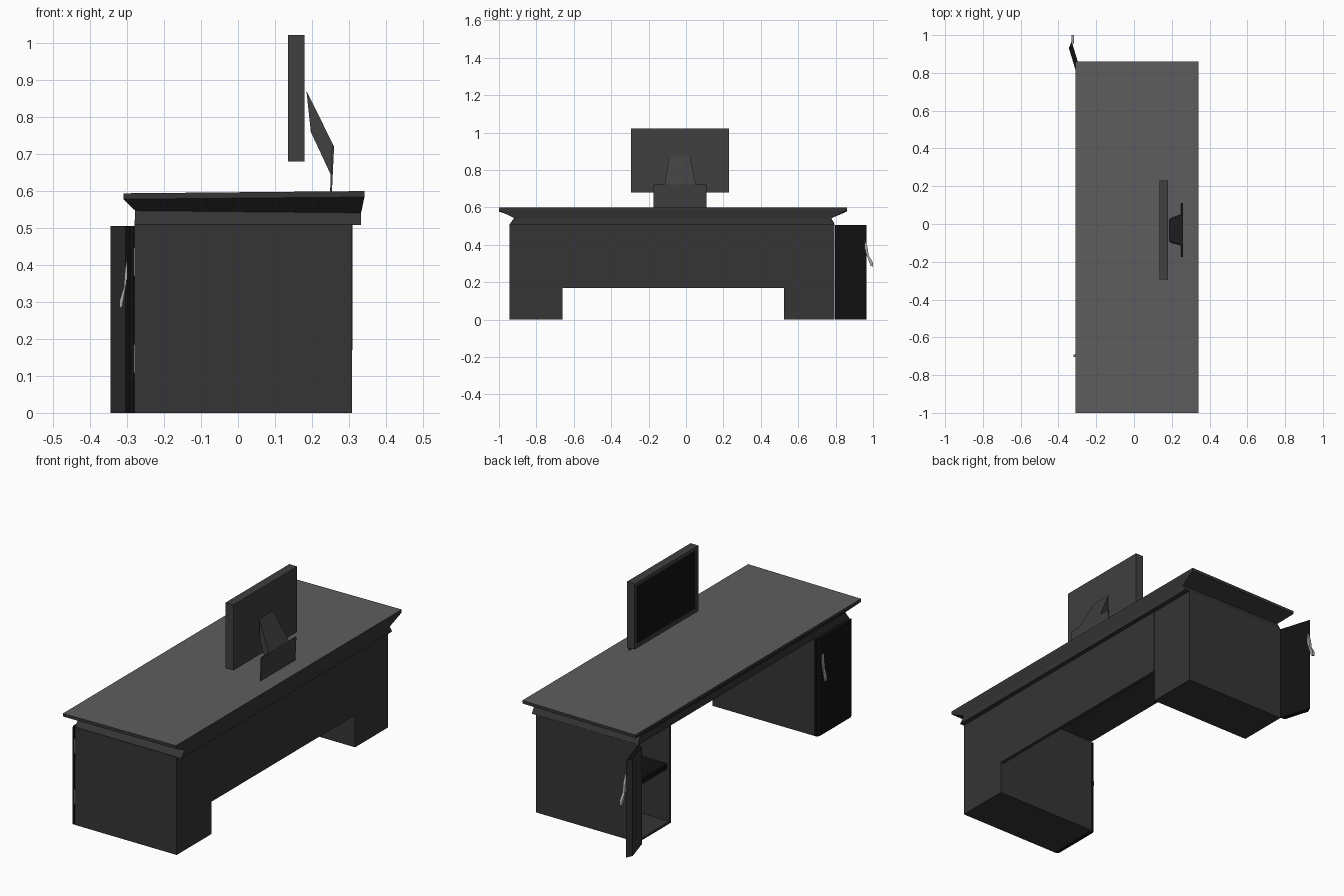
import bpy, bmesh

if "Cube" in bpy.data.objects:
    bpy.data.objects.remove(bpy.data.objects["Cube"])


def material(name, value):
    m = bpy.data.materials.new(name)
    m.diffuse_color = (value, value, value, 1)
    m.use_nodes = True
    m.node_tree.nodes["Principled BSDF"].inputs["Base Color"].default_value = m.diffuse_color
    return m


BODY = material("dark_body", 0.035)
TOP = material("grey_top", 0.11)
BLACK = material("black", 0.006)
PLASTIC = material("monitor_grey", 0.05)
METAL = material("metal", 0.4)


def loft(name, rings, mat):
    """Join rings of equal point count and cap both ends."""
    bm = bmesh.new()
    loops = [[bm.verts.new(p) for p in r] for r in rings]
    n = len(loops[0])
    for a, b in zip(loops, loops[1:]):
        for i in range(n):
            j = (i + 1) % n
            bm.faces.new((a[i], a[j], b[j], b[i]))
    bm.faces.new(loops[0][::-1])
    bm.faces.new(loops[-1])
    bmesh.ops.recalc_face_normals(bm, faces=bm.faces)
    me = bpy.data.meshes.new(name)
    bm.to_mesh(me)
    bm.free()
    me.materials.append(mat)
    ob = bpy.data.objects.new(name, me)
    bpy.context.collection.objects.link(ob)
    return ob


def rect(x0, x1, y0, y1, zl, zr=None):
    zr = zl if zr is None else zr
    return [(x0, y0, zl), (x1, y0, zr), (x1, y1, zr), (x0, y1, zl)]


def box(name, x, y, z, mat):
    return loft(name, [rect(*x, *y, z[0]), rect(*x, *y, z[1])], mat)


def prism_z(name, pts, z0, z1, mat):
    return loft(name, [[(x, y, z) for x, y in pts] for z in (z0, z1)], mat)


# Desk top: flared neck under a thin slab that rises slightly to the back
loft("desk_top_neck", [
    rect(-.28, .333, -.945, .795, .508),
    rect(-.278, .333, -.915, .775, .547, .541),
    rect(-.31, .342, -1, .86, .578, .584)], BODY)
slab = loft("desk_top_slab", [
    rect(-.31, .342, -1, .86, .578, .584),
    rect(-.31, .342, -1, .86, .594, .60)], BODY)
slab.data.materials.append(TOP)
for f in slab.data.polygons:
    if f.normal.z > .9:
        f.material_index = 1

# Closed pedestal and back panel
box("closed_pedestal", (-.28, .308), (-.945, -.66), (0, .51), BODY)
box("back_panel", (.292, .31), (-.66, .525), (.17, .51), BODY)

# Open pedestal: hollow carcass with a shelf
t = .012
box("cabinet_outer_side", (-.28, .308), (.795 - t, .795), (0, .51), BODY)
box("cabinet_inner_side", (-.28, .308), (.525, .525 + t), (0, .51), BODY)
box("cabinet_back", (.308 - t, .308), (.525 + t, .795 - t), (0, .51), BODY)
box("cabinet_floor", (-.28, .308 - t), (.525 + t, .795 - t), (0, t), BODY)
box("cabinet_shelf", (-.265, .308 - t), (.525 + t, .795 - t), (.28, .31), BLACK)

# Doors: one closed, one swung open, with chamfered edges
prism_z("closed_door", [(-.282, -.945), (-.292, -.945), (-.30, -.93),
                        (-.30, -.675), (-.292, -.66), (-.282, -.66)], 0, .506, BLACK)
open_door = prism_z("open_door", [(-.278, .797), (-.33, .965), (-.345, .932),
                                  (-.305, .80)], 0, .506, BLACK)
open_door.data.materials.append(BODY)
for f in open_door.data.polygons:
    if f.normal.x < -.9:
        f.material_index = 1

# Hinges
for side, y in (("closed", (-.943, -.925)), ("open", (.775, .793))):
    for level, z in (("lower", (.108, .185)), ("upper", (.37, .447))):
        box(f"{side}_{level}_hinge", (-.287, -.278), y, z, METAL)

# Curved handles: crescent profile given as (distance out, height)
crescent = [(0, .43), (.36, .385), (.5, .34), (1, .305), (1, .283),
            (.7, .288), (.2, .35), (0, .38)]
loft("closed_door_handle", [[(-.298 - .022 * d, y, z) for d, z in crescent]
                            for y in (-.705, -.69)], METAL)
loft("open_door_handle", [[(x, .955 + .045 * d, z) for d, z in crescent]
                          for x in (-.33, -.317)], METAL)

# Monitor: casing with a recessed screen on the sitter's side
y0, y1, z0, z1, b = -.295, .23, .68, 1.022, .02


def upright(x, i):
    return [(x, y0 + i, z0 + i), (x, y1 - i, z0 + i),
            (x, y1 - i, z1 - i), (x, y0 + i, z1 - i)]


monitor = loft("monitor", [upright(.18, 0), upright(.135, 0),
                           upright(.135, b), upright(.141, b)], PLASTIC)
monitor.data.materials.append(BLACK)
monitor.data.polygons[-1].material_index = 1

# Monitor stand: sloped tapering arm and upright foot plate
loft("stand_arm", [
    [(.185, -.09, .872), (.185, .022, .872), (.197, .035, .76), (.197, -.1, .76)],
    [(.259, -.115, .722), (.259, .052, .722), (.253, .052, .64), (.253, -.115, .64)]],
    PLASTIC)
loft("stand_foot", [[(.249, y, .596), (.254, y, .596), (.26, y, .722), (.254, y, .722)]
                    for y in (-.175, .11)], PLASTIC)
